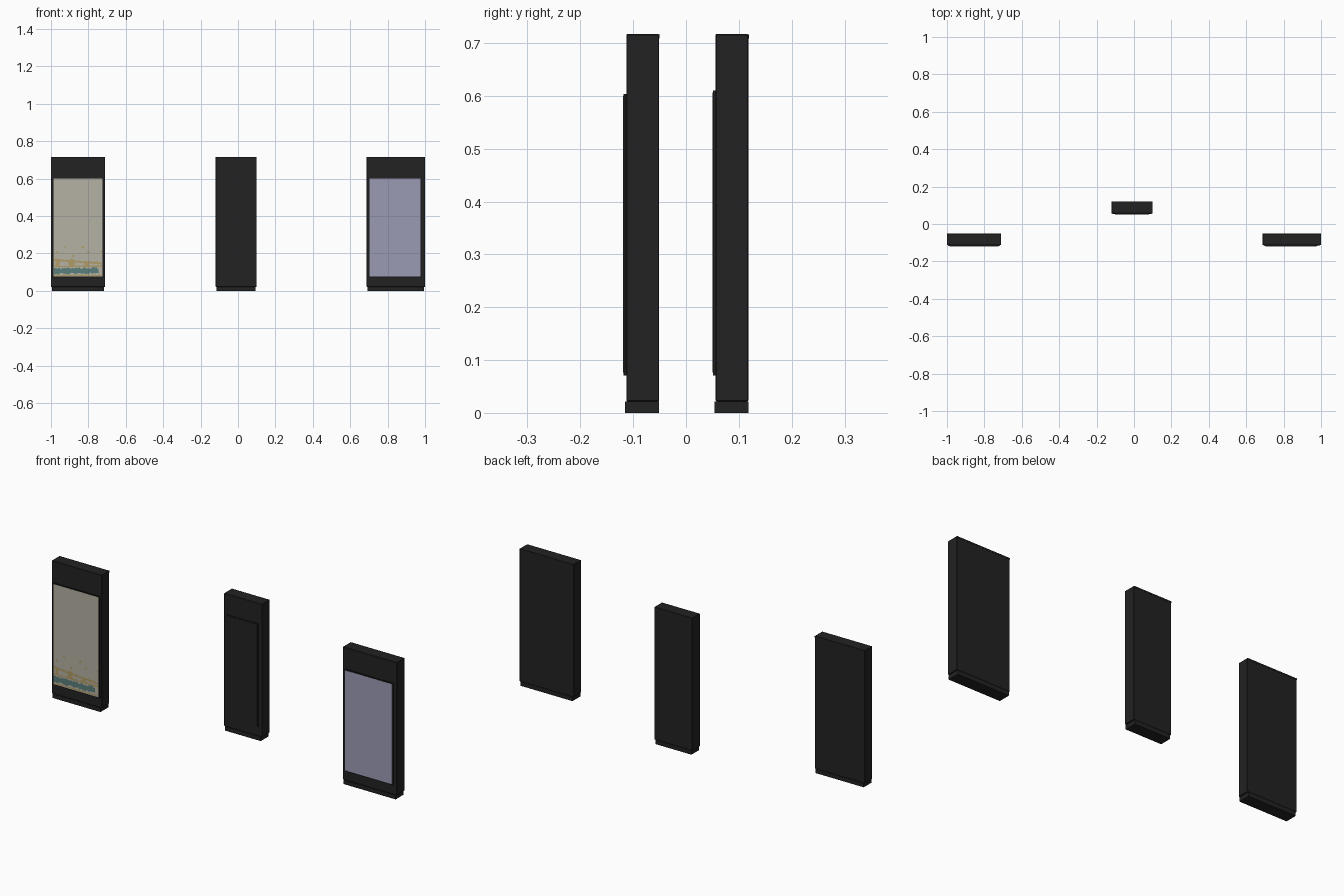
import bpy, random
from mathutils import Vector

random.seed(4)
cube = bpy.data.objects.get("Cube")
if cube:
    bpy.data.objects.remove(cube, do_unlink=True)


def material(name, *rgb):
    m = bpy.data.materials.new(name)
    m.use_nodes = True
    m.diffuse_color = (*rgb, 1)
    m.node_tree.nodes["Principled BSDF"].inputs["Base Color"].default_value = (*rgb, 1)
    return m


BLACK = material("charcoal casing", 0.016, 0.016, 0.016)
TRIM = material("black trim", 0.008, 0.008, 0.008)
CREAM = material("warm grey screen", 0.46, 0.44, 0.37)
LILAC = material("lilac screen", 0.33, 0.33, 0.46)
TEAL = material("teal paint", 0.10, 0.21, 0.20)
OCHRE = material("ochre paint", 0.44, 0.33, 0.14)


def mesh_object(name, verts, faces, mat):
    mesh = bpy.data.meshes.new(name)
    mesh.from_pydata(verts, [], faces)
    mesh.materials.append(mat)
    ob = bpy.data.objects.new(name, mesh)
    bpy.context.collection.objects.link(ob)
    return ob


def box(name, x, y, z, mat, bevel=0):
    """Box from (min, max) pairs."""
    verts = [(a, b, c) for a in x for b in y for c in z]
    faces = [(0, 1, 3, 2), (4, 6, 7, 5), (0, 4, 5, 1),
             (2, 3, 7, 6), (0, 2, 6, 4), (1, 5, 7, 3)]
    ob = mesh_object(name, verts, faces, mat)
    if bevel:
        mod = ob.modifiers.new("soft edges", "BEVEL")
        mod.width = bevel
        mod.segments = 1
    return ob


def band(name, xs, lows, highs, y, mat):
    """Flat ragged strip facing the front."""
    verts = [(x, y, z) for x, lo, hi in zip(xs, lows, highs) for z in (lo, hi)]
    faces = [(i, i + 2, i + 3, i + 1) for i in range(0, len(verts) - 2, 2)]
    return mesh_object(name, verts, faces, mat)


def kiosk(side, x0, x1, front, inset, top, screen_mat):
    back = front + 0.062
    box(side + "_casing", (x0, x1), (front, back), (0.022, 0.717), BLACK, 0.0015)
    box(side + "_plinth", (x0 + 0.006, x1 - 0.006), (front - 0.002, back), (0, 0.022), BLACK)
    box(side + "_back_lip", (x0, x1), (back, back + 0.001), (0.709, 0.717), BLACK)
    # Raised display surround and its screen
    a, b = x0 + inset[0], x1 - inset[1]
    box(side + "_bezel", (a - 0.004, b + 0.004), (front - 0.005, front + 0.002),
        (0.071, top + 0.004), TRIM if screen_mat != BLACK else BLACK)
    box(side + "_screen", (a, b), (front - 0.006, front), (0.076, top), screen_mat)


kiosk("right", -1.0, -0.71, -0.113, (0.013, 0.014), 0.6, CREAM)
kiosk("middle", -0.12, 0.10, 0.056, (0.022, 0.024), 0.606, BLACK)
kiosk("left", 0.687, 1.0, -0.113, (0.016, 0.023), 0.6, LILAC)

# Painted landscape at the foot of the warm screen
Y = -0.1195
n = 40
xs = [-0.985 + 0.24 * i / n for i in range(n + 1)]
band("teal_band", xs, [0.092 + random.uniform(-0.005, 0.006) for _ in xs],
     [0.122 + random.uniform(-0.005, 0.006) for _ in xs], Y - 0.0005, TEAL)
xs = [-0.985 + 0.258 * i / n for i in range(n + 1)]
ridge = [0.168 - 0.018 * i / n for i in range(n + 1)]
band("ochre_ridge", xs, [z - 0.008 for z in ridge],
     [z + random.uniform(0, 0.006) for z in ridge], Y, OCHRE)
band("ochre_shore", xs, [0.127] * len(xs),
     [0.132 + random.uniform(0, 0.006) for _ in xs], Y, OCHRE)
band("ochre_ground", xs, [0.079] * len(xs),
     [0.084 + random.uniform(0, 0.004) for _ in xs], Y, OCHRE)

# Ochre mounds and flecks above the ridge
for i, (x, z, w, h) in enumerate([
        (-0.89, 0.125, 0.03, 0.05), (-0.81, 0.125, 0.02, 0.035),
        (-0.965, 0.125, 0.02, 0.04), (-0.965, 0.2, 0.012, 0.012),
        (-0.925, 0.23, 0.01, 0.01), (-0.83, 0.227, 0.014, 0.014),
        (-0.8, 0.2, 0.012, 0.012), (-0.88, 0.18, 0.012, 0.014),
        (-0.73, 0.205, 0.01, 0.01)]):
    band("ochre_fleck_%d" % i, [x - w / 2, x, x + w / 2],
         [z + h * 0.25, z, z + h * 0.2], [z + h * 0.7, z + h, z + h * 0.8], Y, OCHRE)
